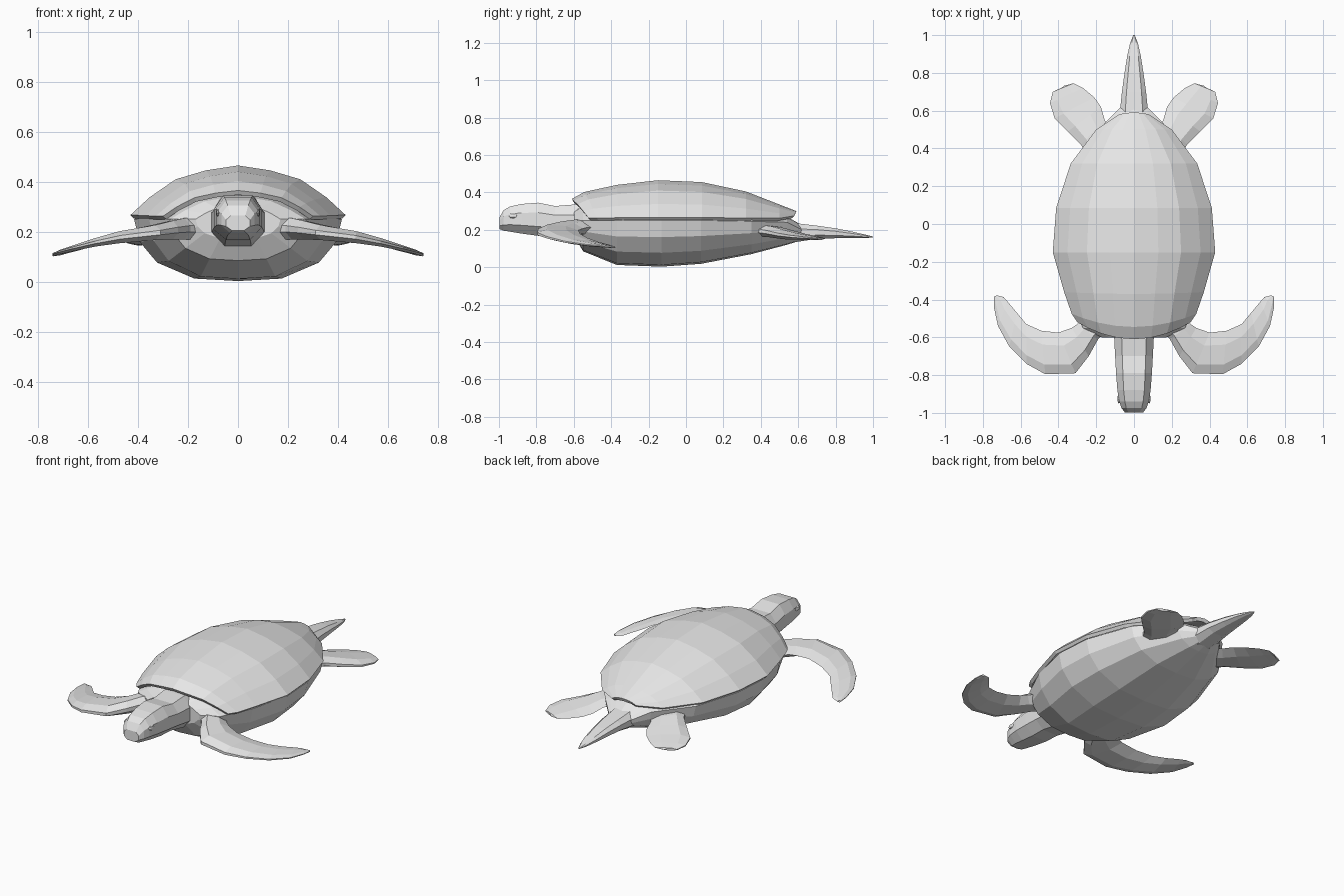
import bpy, bmesh
from mathutils import Vector

skin = bpy.data.materials.new("plain grey")
skin.diffuse_color = (0.8, 0.8, 0.8, 1)


def loft(name, rings, closed=True, sx=1):
    """Skin a list of equal-length point rings; closed rings get end caps."""
    bm = bmesh.new()
    rows = [[bm.verts.new((p[0] * sx, p[1], p[2])) for p in r] for r in rings]
    n = len(rows[0])
    for a, b in zip(rows, rows[1:]):
        for i in range(n if closed else n - 1):
            j = (i + 1) % n
            bm.faces.new((a[i], a[j], b[j], b[i]))
    if closed:
        bm.faces.new(rows[0])
        bm.faces.new(rows[-1])
    bmesh.ops.recalc_face_normals(bm, faces=bm.faces[:])
    if not closed and sum(f.normal.z for f in bm.faces) < 0:
        bmesh.ops.reverse_faces(bm, faces=bm.faces[:])
    me = bpy.data.meshes.new(name)
    bm.to_mesh(me)
    bm.free()
    me.materials.append(skin)
    ob = bpy.data.objects.new(name, me)
    bpy.context.collection.objects.link(ob)
    return ob


# Upper shell: rows of (y, half width, top z, rim z, backward sweep of the edge)
ARCH = [(-1, 0), (-.82, .36), (-.58, .72), (-.3, .9), (0, 1),
        (.3, .9), (.58, .72), (.82, .36), (1, 0)]
rows = [(-.61, .30, .365, .262, .09), (-.545, .33, .402, .262, .07),
        (-.37, .37, .44, .265, .01), (-.15, .43, .465, .267, 0),
        (.085, .412, .455, .267, 0), (.32, .335, .405, .262, 0),
        (.50, .20, .335, .262, 0), (.59, .08, .30, .275, -.01)]
shell = loft("shell", [[(f * w, y + s * f * f, zr + (zt - zr) * h) for f, h in ARCH]
                       for y, w, zt, zr, s in rows], closed=False)
mod = shell.modifiers.new("thickness", 'SOLIDIFY')
mod.thickness = .02
mod.offset = -1

# Body and belly: rows of (y, half width, bottom z, side z, top z)
BELLY = [(0, 1), (.42, .96), (.78, .70), (.95, .36), (1, 0)]
DOME = [(.78, .38), (.5, .75)]
rings = []
for y, w, zb, zs, zt in [(-.60, .17, .17, .25, .31), (-.55, .27, .085, .25, .345),
                         (-.37, .355, .012, .25, .39), (-.13, .415, .003, .25, .42),
                         (.08, .40, .018, .25, .41), (.35, .31, .07, .245, .36),
                         (.54, .15, .12, .24, .27), (.62, .07, .145, .20, .225)]:
    half = [(f * w, y, zs - (zs - zb) * h) for f, h in BELLY]
    half += [(f * w, y, zs + (zt - zs) * h) for f, h in DOME] + [(0, y, zt)]
    rings.append(half + [(-x, q, z) for x, q, z in half[-2:0:-1]])
loft("body", rings)

# Head with neck, and tail: eight-sided rings of (y, half width, bottom z, top z)
OCT = [(.5, 0), (1, .28), (1, .7), (.62, 1), (-.62, 1), (-1, .7), (-1, .28), (-.5, 0)]


def tube(name, rows):
    return loft(name, [[(f * w, y, zb + (zt - zb) * h) for f, h in OCT]
                       for y, w, zb, zt in rows])


tube("head", [(-.48, .11, .13, .34), (-.60, .105, .145, .335), (-.70, .10, .165, .327),
              (-.79, .095, .168, .345), (-.88, .088, .18, .338), (-.94, .078, .19, .325),
              (-.975, .066, .195, .305), (-.998, .048, .205, .265)])
tube("tail", [(.45, .08, .12, .25), (.59, .075, .135, .235), (.70, .064, .152, .222),
              (.80, .05, .155, .208), (.89, .036, .157, .19), (.96, .02, .157, .174),
              (1.0, .004, .158, .164)])


# Flippers: sections of (front x, front y, back x, back y, mid z, thickness)
def flipper(name, rows, sx):
    rings = []
    for ax, ay, bx, by, z, t in rows:
        a, b, up = Vector((ax, ay, z)), Vector((bx, by, z)), Vector((0, 0, t / 2))
        p, q = a.lerp(b, .22), a.lerp(b, .68)
        rings.append([a - up * .3, a + up * .3, p + up, q + up * .8,
                      b, q - up * .8, p - up])
    loft(name, rings, sx=sx)


FRONT = [(.10, -.52, .22, -.44, .21, .09), (.19, -.61, .30, -.53, .212, .085),
         (.24, -.70, .33, -.55, .207, .075), (.31, -.79, .40, -.575, .197, .06),
         (.47, -.795, .49, -.565, .178, .048), (.57, -.74, .57, -.53, .158, .034),
         (.66, -.65, .62, -.47, .136, .024), (.72, -.54, .67, -.41, .12, .018),
         (.742, -.44, .69, -.387, .112, .014), (.742, -.385, .725, -.378, .107, .01)]
REAR = [(.24, .34, .10, .48, .20, .06), (.28, .42, .155, .55, .19, .06),
        (.35, .49, .175, .62, .175, .05), (.42, .56, .21, .67, .165, .036),
        (.445, .64, .27, .72, .158, .022), (.43, .70, .32, .745, .153, .014),
        (.39, .717, .37, .732, .151, .01)]
for side, sx in (("right", 1), ("left", -1)):
    flipper("front_flipper_" + side, FRONT, sx)
    flipper("rear_flipper_" + side, REAR, sx)

    # Almond eye and small nostril set into the head
    for part, loc, size in (("eye", (.080, -.925, .275), (.008, .026, .014)),
                            ("nostril", (.014, -.986, .268), (.006, .006, .008))):
        bpy.ops.mesh.primitive_uv_sphere_add(segments=8, ring_count=4, radius=1)
        ob = bpy.context.object
        ob.name = part + "_" + side
        ob.location = (loc[0] * sx, loc[1], loc[2])
        ob.scale = size
        ob.data.materials.append(skin)
